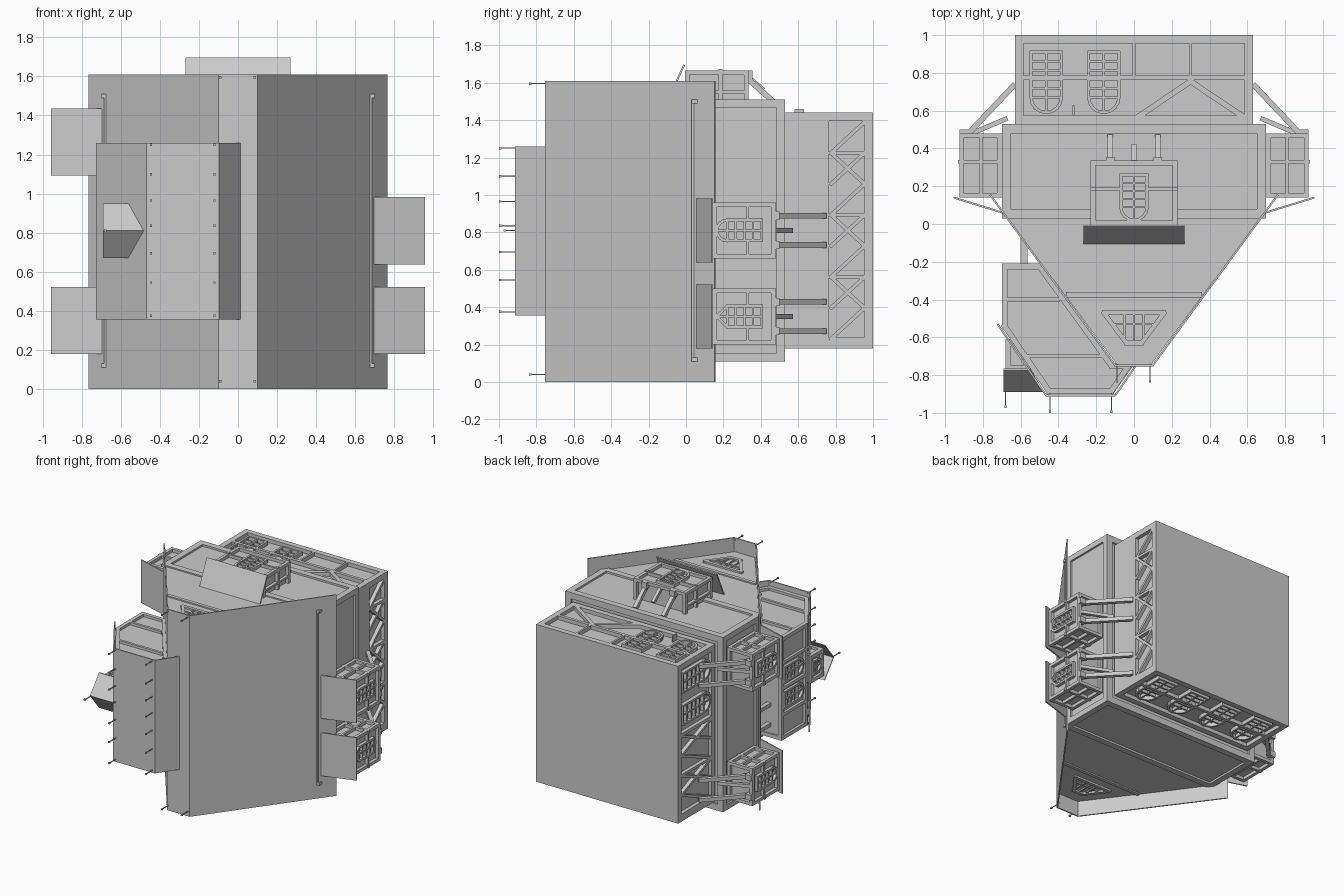
import bpy, bmesh
from math import atan2, cos, sin, pi
from mathutils import Matrix, Vector as V

if "Cube" in bpy.data.objects:
    bpy.data.objects.remove(bpy.data.objects["Cube"])

X, Y, Z = V((1, 0, 0)), V((0, 1, 0)), V((0, 0, 1))


def plane(o, u, v, n):
    m = Matrix((u, v, n)).transposed().to_4x4()
    m.translation = V(o)
    return m


I = plane((0, 0, 0), X, Y, Z)


class Part:
    """Collects simple solids into one mesh object."""

    def __init__(self, name):
        self.name, self.bm = name, bmesh.new()

    def box(self, lo, hi, m=I):
        lo, hi = V(lo), V(hi)
        s = Matrix.Diagonal((*(hi - lo), 1))
        bmesh.ops.create_cube(self.bm, size=1, matrix=m @ Matrix.Translation((lo + hi) / 2) @ s)

    def prism(self, pts, z0, z1):
        f = self.bm.faces.new([self.bm.verts.new((x, y, z0)) for x, y in pts])
        r = bmesh.ops.extrude_face_region(self.bm, geom=[f], use_keep_orig=True)
        vs = [g for g in r["geom"] if isinstance(g, bmesh.types.BMVert)]
        bmesh.ops.translate(self.bm, verts=vs, vec=(0, 0, z1 - z0))

    def bar(self, m, p, q, w, d, top=0):
        """Flat bar on a face, from p to q, reaching d below the surface."""
        p, q = V((*p, 0)), V((*q, 0))
        r = Matrix.Translation((p + q) / 2) @ Matrix.Rotation(atan2(q.y - p.y, q.x - p.x), 4, 'Z')
        h = (q - p).length / 2 + w * 0.4
        self.box((-h, -w / 2, -d), (h, w / 2, top), m @ r)

    def strut(self, p, q, w, m=I):
        p, q = m @ V(p), m @ V(q)
        r = Matrix.Translation((p + q) / 2) @ (q - p).to_track_quat('Z', 'Y').to_matrix().to_4x4()
        h = (q - p).length / 2
        self.box((-w / 2, -w / 2, -h), (w / 2, w / 2, h), r)

    def loop(self, m, pts, w, d, top=0):
        for p, q in zip(pts, pts[1:] + pts[:1]):
            self.bar(m, p, q, w, d, top)

    def frame(self, m, u0, u1, v0, v1, w, d):
        for a, b, c, e in ((u0, u1, v0, v0 + w), (u0, u1, v1 - w, v1),
                           (u0, u0 + w, v0, v1), (u1 - w, u1, v0, v1)):
            self.box((a, c, -d), (b, e, 0), m)

    def window(self, m, c, half, v0, v1, d, steps=8, rows=5):
        """Window with one rounded (or pointed) end at v0, and glazing bars."""
        arc = [(c - half * cos(pi * i / steps), v0 + half - half * sin(pi * i / steps))
               for i in range(steps + 1)]
        self.loop(m, arc + [(c + half, v1), (c - half, v1)], 0.016, d)
        self.bar(m, (c, v0), (c, v1), 0.012, d, -0.006)
        for i in range(rows):
            v = v0 + half + (v1 - v0 - half) * i / rows
            self.bar(m, (c - half, v), (c + half, v), 0.012, d, -0.006)

    def done(self):
        bmesh.ops.recalc_face_normals(self.bm, faces=self.bm.faces)
        me = bpy.data.meshes.new(self.name)
        self.bm.to_mesh(me)
        self.bm.free()
        ob = bpy.data.objects.new(self.name, me)
        bpy.context.collection.objects.link(ob)
        return ob


def shield(name, pts, z0, z1, t=0.01):
    """Thin folded plate following a plan polyline."""
    p = Part(name)
    rows = [[p.bm.verts.new((x, y, z)) for x, y in pts] for z in (z0, z1)]
    for i in range(len(pts) - 1):
        p.bm.faces.new((rows[0][i], rows[0][i + 1], rows[1][i + 1], rows[1][i]))
    mod = p.done().modifiers.new("thickness", 'SOLIDIFY')
    mod.thickness, mod.offset, mod.use_even_offset = t, 0, True


# back block: core, frames, windows and bracing
b = Part("back_block")
b.box((-0.60, 0.5, 0.21), (0.60, 0.99, 1.41))
top, bot = plane((0, 0, 1.44), X, Y, Z), plane((0, 0, 0.18), X, Y, -Z)
right, left = plane((0.63, 0, 0), Y, Z, X), plane((-0.63, 0, 0), Y, Z, -X)
for f in (top, bot):
    b.frame(f, -0.63, 0.63, 0.53, 1.0, 0.045, 0.03)
    b.bar(f, (-0.6, 0.775), (0.6, 0.775), 0.025, 0.03)
for x in (-0.465, -0.16):
    b.window(top, x, 0.08, 0.59, 0.91, 0.03)
for x in (0, 0.3):
    b.bar(top, (x, 0.79), (x, 0.98), 0.015, 0.03)
for s in (-1, 1):
    b.bar(top, (0.3 + s * 0.29, 0.56), (0.3, 0.755), 0.03, 0.03)
for i in range(4):
    b.window(bot, -0.45 + 0.3 * i, 0.08, 0.61, 0.92, 0.03)
for f in (right, left):
    b.frame(f, 0.53, 1.0, 0.18, 1.44, 0.045, 0.03)
b.box((0.53, 0.18, -0.03), (0.765, 1.44, 0), right)
for f, y0, y1, n, h in ((right, 0.775, 0.955, 7, 1.39), (left, 0.57, 0.955, 4, 0.86)):
    for i in range(n):
        z0, z1 = 0.23 + (h - 0.23) * i / n, 0.23 + (h - 0.23) * (i + 1) / n
        b.bar(f, (y0, z0), (y1, z1) if i % 2 else (y1, z0), 0.02, 0.03)
        b.bar(f, (y1 if i % 2 else y0, z0), (y0 if i % 2 else y1, z1), 0.02, 0.03)
b.bar(left, (0.57, 0.87), (0.96, 0.87), 0.025, 0.03)
for z in (1.02, 1.28):
    b.window(plane((-0.63, 0, 0), Z, Y, -X), z, 0.075, 0.59, 0.93, 0.03)
b.box((-0.325, 0.58, 1.40), (-0.315, 0.63, 1.46))
b.done()
p = Part("back_plate")
p.box((-0.63, 0.985, 0.18), (0.63, 1.0, 1.44))
p.done()

# middle block with framed faces
b = Part("middle_block")
b.box((-0.685, 0.03, 0.125), (0.685, 0.515, 1.495))
for f in (plane((0, 0, 1.51), X, Y, Z), plane((0, 0, 0.11), X, Y, -Z)):
    b.frame(f, -0.70, 0.70, 0.03, 0.53, 0.05, 0.02)
for s in (-1, 1):
    b.frame(plane((s * 0.70, 0, 0), Y, Z, X * s), 0.07, 0.53, 0.11, 1.51, 0.045, 0.02)
b.frame(plane((0, 0.53, 0), X, Z, Y), -0.70, 0.70, 0.11, 1.51, 0.05, 0.02)
b.done()

# tapering front body with a skylight above and below
b = Part("front_wedge")
b.prism([(-0.675, 0.04), (0.675, 0.04), (0.09, -0.745), (-0.09, -0.745)], 0.12, 1.50)
for f in (plane((0, 0, 1.51), X, Y, Z), plane((0, 0, 0.11), X, Y, -Z)):
    b.bar(f, (-0.35, -0.375), (0.35, -0.375), 0.028, 0.015)
    b.loop(f, [(-0.16, -0.47), (0.16, -0.47), (0.04, -0.63), (-0.04, -0.63)], 0.025, 0.02, 0.005)
    for x in (-0.05, 0, 0.05):
        b.bar(f, (x, -0.47), (x, -0.61), 0.01, 0.02)
    b.bar(f, (-0.12, -0.53), (0.12, -0.53), 0.01, 0.02)
b.done()
shield("front_wall_shield", [(-0.762, 0.155), (-0.098, -0.75), (0.098, -0.75), (0.762, 0.155)], 0, 1.61)


# pods: local axes are along the wall, back, outward
def pod(name, m, half, wh, s0, s1, sh, end, off, steps):
    p = Part(name)
    L, H, d = 0.34, 0.225, 0.025
    p.box((-half + d, d, -0.05), (half - d, L - d, H - d), m)
    face = m @ Matrix.Translation((0, 0, H))
    p.frame(face, -half, half, 0, L, 0.025, d)
    p.window(face, 0, wh, 0.025, 0.265, d, steps, 4)
    for s in (-1, 1):
        p.bar(face, (s * wh, 0.19), (s * half * 0.95, 0.19), 0.015, d)
        side = m @ plane((s * half, 0, 0), Y, Z, X * s)
        p.frame(side, 0, L, 0, H, 0.025, d)
        p.bar(side, (0.19, 0), (0.19, H), 0.02, d)
        p.bar(side, (0.02, 0.11), (0.32, 0.11), 0.015, d)
        # long braces back to the hull
        p.strut((s * off, L - 0.02, H - 0.03), (s * off, *end), 0.03, m)
        p.box((s * off - 0.022, L - 0.02, H - 0.05), (s * off + 0.022, L + 0.02, H), m)
        p.frame(m @ plane((0, L if s > 0 else 0, 0), X, Z, Y * s), -half, half, 0, H, 0.025, d)
    p.strut((0, L - 0.02, H - 0.02), (0, L + 0.08, -0.03 if half < 0.2 else 0.12), 0.025, m)
    # tilted plate in front of the pod
    a, c = V((0, s0, -0.005)), V((0, s1, 0.255))
    t = Matrix.Translation((a + c) / 2) @ Matrix.Rotation(atan2(0.26, s1 - s0), 4, 'X')
    h = (c - a).length / 2
    p.box((-sh, -h, -0.005), (sh, h, 0.005), m @ t)
    p.done()


for name, s, z, steps in (("right_pod_upper", 1, 0.81, 8), ("right_pod_lower", 1, 0.35, 2),
                          ("left_pod_upper", -1, 1.265, 8), ("left_pod_lower", -1, 0.35, 8)):
    pod(name, plane((s * 0.70, 0.14, z), Z, Y, X * s), 0.15, 0.055, -0.08, 0,
        0.172, (0.60, -0.07), 0.078, steps)
pod("roof_pod", plane((0, -0.005, 1.44), X, Y, Z), 0.23, 0.07, -0.125, -0.005,
    0.268, (0.47, 0.06), 0.125, 8)

# annex in front of the left wall
plan = [(-0.70, -0.21), (-0.50, -0.21), (-0.11, -0.745), (0, -0.745), (-0.11, -0.9),
        (-0.455, -0.9), (-0.70, -0.54)]
core = [(-0.68, -0.23)] + plan[1:6] + [(-0.68, -0.56)]
b = Part("annex")
b.prism(core, 0.42, 1.20)
inner = [(-0.685, -0.225), (-0.50, -0.225), (-0.12, -0.75), (-0.03, -0.75),
         (-0.12, -0.885), (-0.45, -0.885), (-0.685, -0.54)]
for z, n in ((1.22, Z), (0.40, -Z)):
    f = plane((0, 0, z), X, Y, n)
    b.loop(f, inner, 0.03, 0.02)
    b.bar(f, (-0.68, -0.4), (-0.40, -0.4), 0.02, 0.02)
    b.bar(f, (-0.56, -0.7), (-0.18, -0.7), 0.02, 0.02)
side = plane((-0.70, 0, 0), Y, Z, -X)
b.frame(side, -0.54, -0.21, 0.40, 1.22, 0.03, 0.03)
for z in (0.60, 0.81, 1.015):
    b.bar(side, (-0.53, z), (-0.22, z), 0.025, 0.03)
for z in (0.71, 0.91):
    b.window(plane((-0.70, 0, 0), Z, Y, -X), z, 0.06, -0.49, -0.25, 0.03, 8, 4)
b.frame(plane((0, -0.21, 0), X, Z, Y), -0.70, -0.48, 0.40, 1.22, 0.03, 0.03)
for z in (0.50, 0.66, 0.96, 1.12):
    b.box((-0.60, -0.24, z - 0.015), (-0.565, -0.06, z + 0.015))
b.done()
shield("annex_shield", [(-0.722, -0.53), (-0.465, -0.908), (-0.10, -0.908), (0.015, -0.742)], 0.355, 1.26)

# small pod on the annex corner with its folded plate
b = Part("corner_pod")
b.box((-0.66, -0.76, 0.72), (-0.52, -0.61, 0.90))
f = plane((-0.68, 0, 0), Y, Z, -X)
b.frame(f, -0.775, -0.61, 0.70, 0.92, 0.025, 0.03)
b.window(plane((-0.68, 0, 0), Z, Y, -X), 0.81, 0.05, -0.745, -0.64, 0.03, 8, 2)
for z, n in ((0.92, Z), (0.70, -Z)):
    b.frame(plane((0, 0, z), X, Y, n), -0.68, -0.56, -0.775, -0.61, 0.025, 0.03)
for s in (-1, 1):
    b.prism([(0, 0)] * 0 or [(-0.69, -0.89), (-0.48, -0.89), (-0.48, -0.88), (-0.69, -0.88)],
            0.81, 0.81 + s * 0.14)
for v in b.bm.verts:  # fold the two plates back from the ridge
    if abs(abs(v.co.z - 0.81) - 0.14) < 1e-4:
        v.co.y += 0.115
        if v.co.x > -0.5:
            v.co.x = -0.55
b.done()

# aerials on the shield edges
a = Part("aerials")
spots = [(x, -0.75, z, 0.085) for x in (-0.09, 0.085) for z in (0.04, 1.595)]
spots += [(x, -0.905, z, 0.09) for x in (-0.445, -0.12)
          for z in (0.375, 0.545, 0.695, 0.835, 0.965, 1.10, 1.25)]
spots.append((-0.68, -0.885, 0.81, 0.085))
for x, y, z, l in spots:
    a.box((x - 0.003, y - l, z - 0.003), (x + 0.003, y + 0.01, z + 0.003))
    a.box((x - 0.006, y - l - 0.005, z - 0.006), (x + 0.006, y - l + 0.008, z + 0.006))
a.done()
